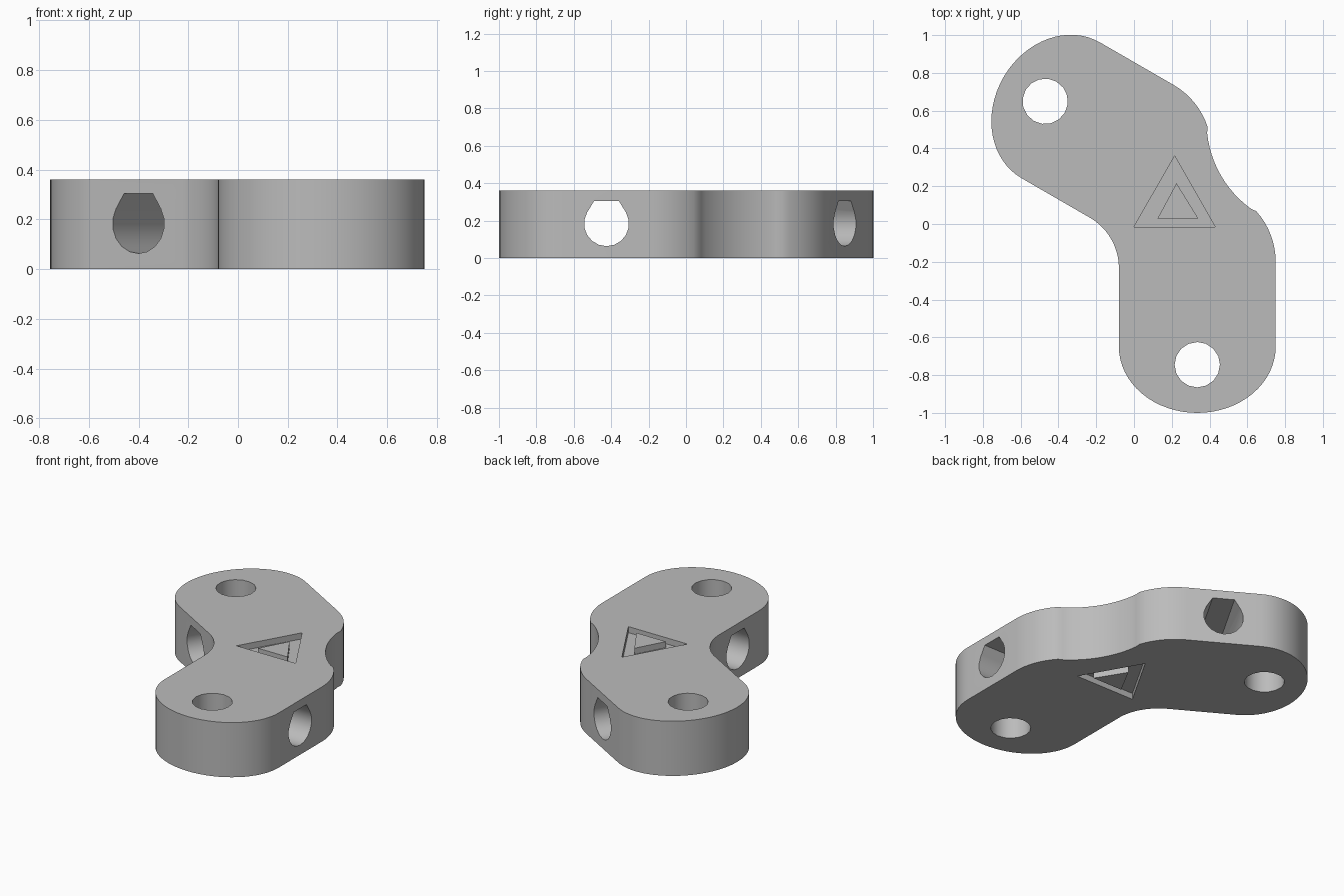
import bpy, bmesh
from math import cos, sin, radians
from mathutils import Vector

if "Cube" in bpy.data.objects:
    bpy.data.objects.remove(bpy.data.objects["Cube"], do_unlink=True)

HEIGHT = 0.36
AXIS_POINT = Vector((-0.068, -0.048))
AXIS = Vector((cos(radians(30)), sin(radians(30))))

grey = bpy.data.materials.new("plain grey")
grey.use_nodes = True
grey.diffuse_color = (0.5, 0.5, 0.5, 1)
grey.node_tree.nodes["Principled BSDF"].inputs["Base Color"].default_value = (0.5, 0.5, 0.5, 1)


def mirror(p):
    """Reflect a plan point across the bracket's line of symmetry."""
    d = Vector((p[0], p[1])) - AXIS_POINT
    return AXIS_POINT + 2 * d.dot(AXIS) * AXIS - d


def arc(cx, cy, rx, ry, start, end, steps):
    angles = [radians(start + (end - start) * i / steps) for i in range(steps + 1)]
    return [Vector((cx + rx * cos(a), cy + ry * sin(a))) for a in angles]


def prism(name, base, offset):
    """Extrude a closed loop of 3D points along an offset."""
    bm = bmesh.new()
    face = bm.faces.new([bm.verts.new(p) for p in base])
    new = bmesh.ops.extrude_face_region(bm, geom=[face])["geom"]
    bmesh.ops.translate(bm, vec=offset, verts=[v for v in new if isinstance(v, bmesh.types.BMVert)])
    bmesh.ops.recalc_face_normals(bm, faces=bm.faces)
    mesh = bpy.data.meshes.new(name)
    bm.to_mesh(mesh)
    bm.free()
    mesh.materials.append(grey)
    obj = bpy.data.objects.new(name, mesh)
    bpy.context.collection.objects.link(obj)
    return obj


def upright(name, plan, z0, z1):
    return prism(name, [(p[0], p[1], z0) for p in plan], (0, 0, z1 - z0))


# Bracket body: one arm's outline, mirrored into the other
arm = arc(0.952, 0.541, 0.568, 0.568, 210, 234, 6)
arm += arc(0.35, -0.2, 0.4, 0.4, 42, 0, 8)
arm += arc(0.335, -0.65, 0.415, 0.35, 0, -180, 32)
arm += arc(-0.389, -0.2335, 0.309, 0.309, 2.5, 30, 6)
body = upright("bracket_body", arm + [mirror(p) for p in reversed(arm[1:-1])], 0, HEIGHT)

cutters = []

# Upright bolt holes
bolt = arc(0.335, -0.745, 0.12, 0.12, 0, 337.5, 15)
for label, plan in (("front", bolt), ("back", [mirror(p) for p in bolt])):
    cutters.append(upright(label + "_bolt_cutter", plan, -0.1, HEIGHT + 0.1))

# Sideways holes with a flattened peaked roof
profile = arc(-0.425, 0.183, 0.12, 0.12, 150, 390, 12)
profile += [Vector((-0.425 + s * 0.066, 0.305)) for s in (1, -1)]
near = [(-0.2, p.x, p.y) for p in profile]
cutters.append(prism("front_cross_cutter", near, (1.1, 0, 0)))
far = [(*mirror(p), p[2]) for p in near]
cutters.append(prism("back_cross_cutter", far, (*(mirror((1.1, 0)) - mirror((0, 0))), 0)))

# Triangular recesses, each with a flush island
outer = [(0, -0.015), (0.43, -0.015), (0.215, 0.36)]
inner = [(0.125, 0.03), (0.34, 0.03), (0.2325, 0.216)]
inner = [(x - 0.0175, y) for x, y in inner]
inner = [(x + 0.0175, y) if i < 2 else (0.225, y) for i, (x, y) in enumerate(inner)]
DEPTH = 0.04
cutters.append(upright("top_recess_cutter", outer, HEIGHT - DEPTH, HEIGHT + 0.1))
cutters.append(upright("bottom_recess_cutter", outer, -0.1, DEPTH))
upright("top_island", inner, HEIGHT - DEPTH - 0.01, HEIGHT)
upright("bottom_island", inner, 0, DEPTH + 0.01)

# Cut the body and discard the cutters
bpy.context.view_layer.objects.active = body
body.select_set(True)
for cutter in cutters:
    cutter.hide_render = True
    mod = body.modifiers.new(cutter.name, "BOOLEAN")
    mod.operation = "DIFFERENCE"
    mod.solver = "EXACT"
    mod.object = cutter
    bpy.ops.object.modifier_apply(modifier=mod.name)
    bpy.data.objects.remove(cutter, do_unlink=True)

bpy.ops.object.shade_smooth_by_angle(angle=radians(30))
